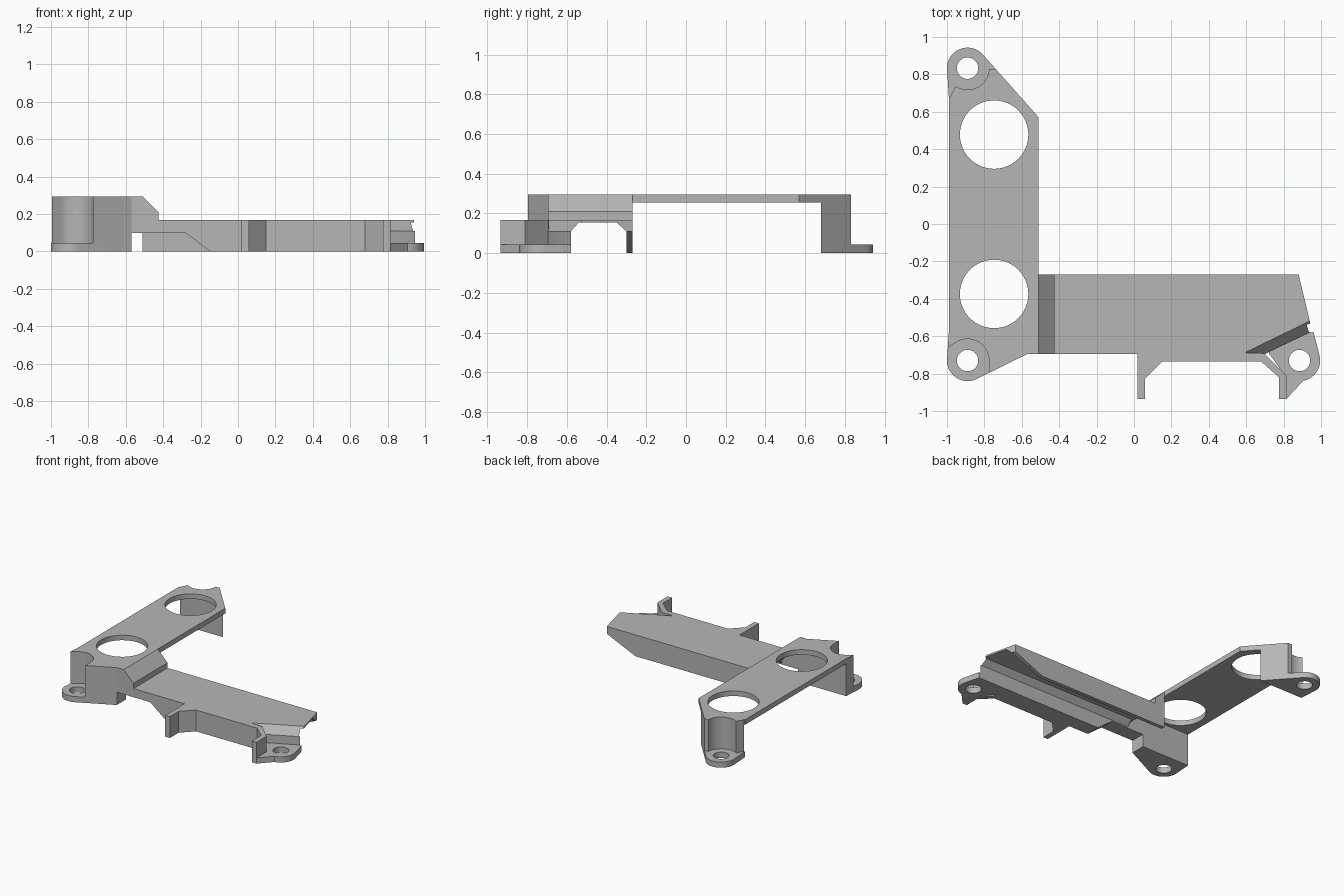
import bpy, bmesh
from math import sin, cos, tau, radians
from mathutils import Vector

cube = bpy.data.objects.get("Cube")
if cube:
    bpy.data.objects.remove(cube, do_unlink=True)

grey = bpy.data.materials.new("plain_grey")
grey.use_nodes = True
grey.diffuse_color = (0.47, 0.47, 0.47, 1)
grey.node_tree.nodes["Principled BSDF"].inputs["Base Color"].default_value = grey.diffuse_color

TOP, DECK, TAB = 0.295, 0.168, 0.045


def finish(name, bm):
    bmesh.ops.recalc_face_normals(bm, faces=bm.faces)
    mesh = bpy.data.meshes.new(name)
    bm.to_mesh(mesh)
    bm.free()
    mesh.materials.append(grey)
    ob = bpy.data.objects.new(name, mesh)
    bpy.context.collection.objects.link(ob)
    return ob


def prism_bm(points, lo, hi, axis="z"):
    """Extrude a 2D outline along one axis."""
    place = {"x": lambda a, b, t: (t, a, b),
             "y": lambda a, b, t: (a, t, b),
             "z": lambda a, b, t: (a, b, t)}[axis]
    bm = bmesh.new()
    face = bm.faces.new([bm.verts.new(place(a, b, lo)) for a, b in points])
    ext = bmesh.ops.extrude_face_region(bm, geom=[face])
    moved = [g for g in ext["geom"] if isinstance(g, bmesh.types.BMVert)]
    bmesh.ops.translate(bm, verts=moved, vec=place(0, 0, hi - lo))
    return bm


def prism(name, points, lo, hi, axis="z"):
    return finish(name, prism_bm(points, lo, hi, axis))


def circle(center, r, n=48):
    return [(center[0] + r * cos(tau * i / n), center[1] + r * sin(tau * i / n)) for i in range(n)]


def hull(points):
    """Convex outline around a set of 2D points."""
    pts = sorted(set(points))

    def half(seq):
        out = []
        for p in seq:
            while len(out) > 1 and ((out[-1][0] - out[-2][0]) * (p[1] - out[-2][1])
                                    - (out[-1][1] - out[-2][1]) * (p[0] - out[-2][0])) <= 1e-9:
                out.pop()
            out.append(p)
        return out[:-1]
    return half(pts) + half(pts[::-1])


def box(x0, x1, y0, y1):
    return [(x0, y0), (x1, y0), (x1, y1), (x0, y1)]


def cut(ob, outline, lo=-0.1, hi=0.5):
    cutter = prism("cutter", outline, lo, hi)
    cutter.hide_render = True
    mod = ob.modifiers.new("cut", "BOOLEAN")
    mod.operation, mod.solver, mod.object = "DIFFERENCE", "EXACT", cutter
    bpy.context.view_layer.objects.active = ob
    bpy.ops.object.modifier_apply(modifier=mod.name)
    bpy.data.objects.remove(cutter, do_unlink=True)


# Long raised plate with two large round openings
plate = prism("raised_plate", [(-0.99, -0.58), (-0.51, -0.58), (-0.51, 0.57),
                               (-0.607, 0.68), (-0.99, 0.68)], 0.255, TOP)
for y in (-0.374, 0.478):
    cut(plate, circle((-0.748, y), 0.183, 64))

# Front foot: block with a recessed screw ear
ear = (-0.89, -0.73)
foot = prism("front_foot", hull(circle(ear, 0.11) + [(-0.99, -0.58), (-0.57, -0.58), (-0.57, -0.695)]), 0, TOP)
cut(foot, hull(circle(ear, 0.115) + box(-1.1, -0.775, -0.95, -0.73)), TAB)
cut(foot, circle(ear, 0.057))

# Rear foot: block with a recessed screw ear and a chamfered corner
ear = (-0.89, 0.833)
foot_back = prism("rear_foot", hull(circle(ear, 0.11) + [(-0.99, 0.68), (-0.607, 0.68)]), 0, TOP)
cut(foot_back, hull(circle(ear, 0.115) + box(-1.1, -0.775, 0.833, 1.1)), TAB)
cut(foot_back, box(-1.1, -0.5, 0.83, 1.1), TAB)
cut(foot_back, [(-0.95, 0.745), (-0.983, 0.68), (-1.1, 0.68), (-1.1, 0.9), (-0.95, 0.9)], TAB)
cut(foot_back, circle(ear, 0.057))

# Sloping step between the raised plate and the low arm
step = [(-0.425, DECK), (-0.425, 0.21), (-0.51, TOP)]
prism("step_ramp", step + [(-0.55, TOP), (-0.55, 0.255), (-0.45, 0.155), (-0.425, 0.155)], -0.58, -0.30, "y")

# Front rail and thin back wall of the low arm
prism("front_rail", [(-0.57, 0.1), (-0.28, 0.1), (-0.15, 0), (0.6, 0), (0.6, DECK)]
      + step + [(-0.57, TOP)], -0.695, -0.58, "y")
prism("rail_end", [(0.6, -0.695), (0.70, -0.695), (0.945, -0.578), (0.6, -0.578)], 0, 0.11)
prism("back_wall", [(-0.51, 0), (0.63, 0), (0.88, 0.11), (0.88, DECK)] + step, -0.30, -0.27, "y")

# Channel-shaped deck, trimmed by an angled end and a bevelled corner
bm = prism_bm([(-0.27, DECK), (-0.27, 0.11), (-0.30, 0.11), (-0.35, 0.155), (-0.54, 0.155),
               (-0.58, 0.11), (-0.695, 0.11), (-0.695, DECK)], -0.43, 1.1, "x")
a, b, c = Vector((0.66, -0.655, DECK)), Vector((0.937, -0.52, DECK)), Vector((0.70, -0.695, 0.11))
bevel = (b - a).cross(c - a)
if bevel.y > 0:
    bevel.negate()
for co, no in (((0.88, -0.27, 0), (0.25, 0.06, 0)), (a, bevel)):
    bmesh.ops.bisect_plane(bm, geom=bm.verts[:] + bm.edges[:] + bm.faces[:],
                           plane_co=co, plane_no=no, clear_outer=True)
    bmesh.ops.holes_fill(bm, edges=[e for e in bm.edges if e.is_boundary], sides=0)
finish("arm_deck", bm)

# Two front prongs with flared roots
prism("front_prongs", [(0.02, -0.69), (0.02, -0.935), (0.06, -0.935), (0.06, -0.825), (0.15, -0.735),
                       (0.68, -0.735), (0.775, -0.82), (0.775, -0.935), (0.815, -0.935),
                       (0.815, -0.81), (0.70, -0.695), (0.68, -0.69)], 0, DECK)

# Low screw ear at the far end, with a small gusset to the prong
ear = (0.885, -0.73)
tab = prism("end_ear", hull(circle(ear, 0.11) + [(0.96, -0.578), (0.75, -0.61),
                                                (0.72, -0.69), (0.80, -0.80)]), 0, TAB)
cut(tab, circle(ear, 0.057))
prism("ear_gusset", [(0.81, -0.935), (0.815, -0.935), (0.905, -0.838), (0.86, -0.80), (0.81, -0.80)], 0, TAB)

# Smooth the round walls, keep edges sharp
for ob in bpy.context.view_layer.objects:
    ob.select_set(ob.type == "MESH" and ob.data.materials[:1] == [grey])
bpy.context.view_layer.objects.active = plate
bpy.ops.object.shade_smooth_by_angle(angle=radians(30))
